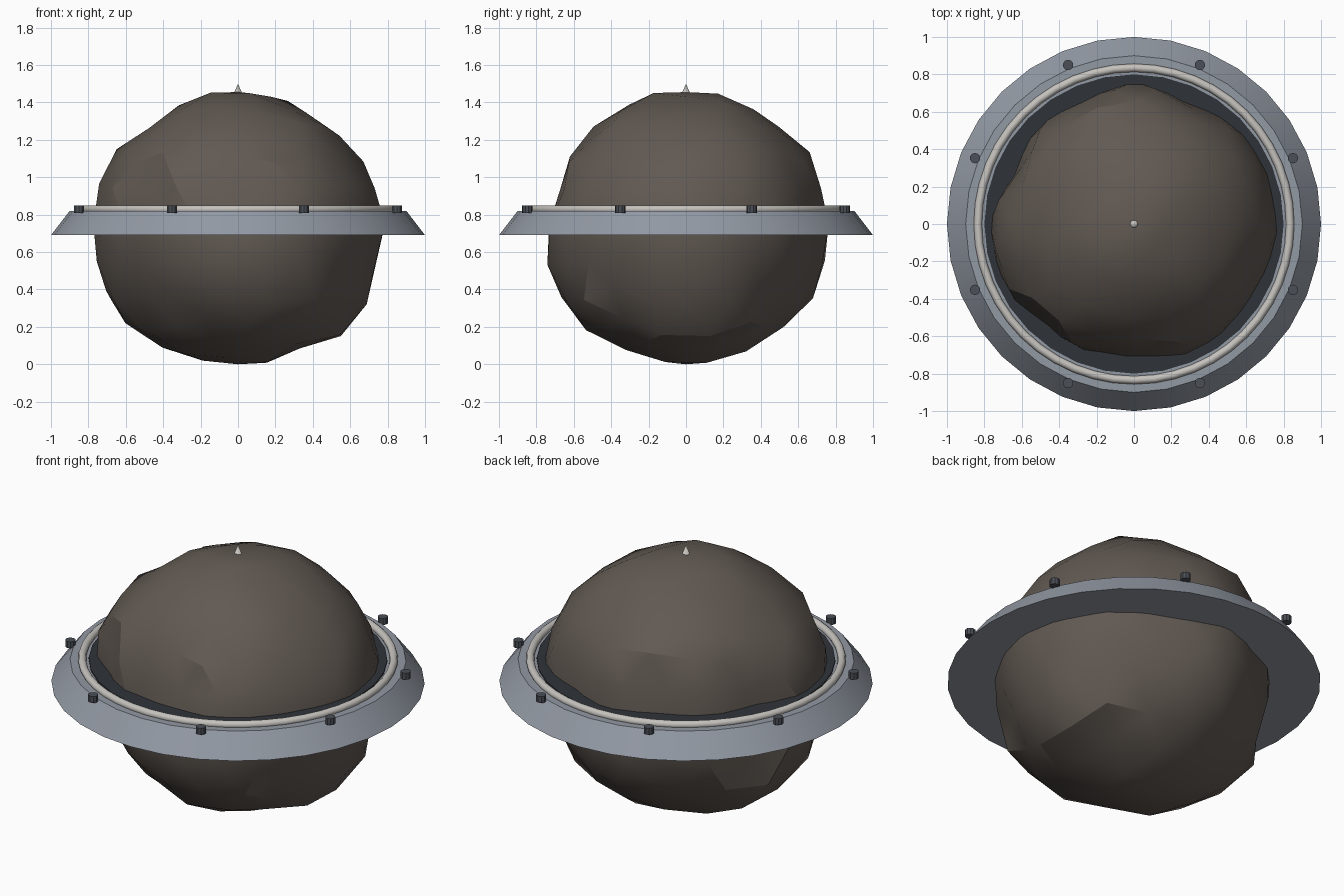
import bpy, random
from math import sin, cos, radians, pi, exp
from mathutils import Vector

if "Cube" in bpy.data.objects:
    bpy.data.objects.remove(bpy.data.objects["Cube"])

random.seed(4)


def material(name, rgb):
    m = bpy.data.materials.new(name)
    m.diffuse_color = (*rgb, 1)
    m.use_nodes = True
    m.node_tree.nodes["Principled BSDF"].inputs["Base Color"].default_value = m.diffuse_color
    return m


ROCK = material("rock_brown", (0.12, 0.10, 0.085))
STEEL = material("steel", (0.29, 0.32, 0.37))
DARK = material("dark_steel", (0.028, 0.033, 0.04))
BOLT = material("bolt_grey", (0.07, 0.08, 0.095))
PALE = material("pale_metal", (0.56, 0.54, 0.51))


def finish(name, mat, angle=30):
    o = bpy.context.object
    o.name = name
    o.data.materials.append(mat)
    bpy.ops.object.shade_smooth_by_angle(angle=radians(angle))
    return o


def frustum(name, mat, r1, r2, z1, z2, sides=32, xy=(0, 0)):
    bpy.ops.mesh.primitive_cone_add(vertices=sides, radius1=r1, radius2=r2,
                                    depth=z2 - z1, location=(*xy, (z1 + z2) / 2))
    return finish(name, mat)


# Rock lumpiness: radii (in hundredths) at even angles around a few great circles,
# each keyed by the azimuth and elevation it is seen from
CIRCLES = {
    (-90, 0): "79 75 72 70 71 70 69 77 80 80 79 76 75 74 81 79",
    (0, 0): "77 76 73 73 71 71 70 71 74 78 76 73 75 74 74 78",
    (-90, 90): "78 77 76 72 77 72 71 68 76 78 71 73 71 76 77 76",
    (-55, 25): "75 74 70 74 75 73 73 82",
    (50, -30): "77 75 72 71 75 80 76 80",
}
controls = []
for (az, el), radii in CIRCLES.items():
    a, e = radians(az), radians(el)
    right = Vector((-sin(a), cos(a), 0))
    up = Vector((-sin(e) * cos(a), -sin(e) * sin(a), cos(e)))
    values = radii.split()
    for i, r in enumerate(values):
        t = 2 * pi * i / len(values)
        controls.append((right * cos(t) + up * sin(t), int(r) / 100))


def rock_radius(d):
    total, weight = 0.74 * 0.03, 0.03
    for c, r in controls:
        w = exp(-(d - c).length_squared / 0.03)
        total += w * r
        weight += w
    return total / weight


# Faceted boulder
bpy.ops.mesh.primitive_ico_sphere_add(subdivisions=3, radius=1, location=(0, 0, 0.75))
rock = bpy.context.object
for v in rock.data.vertices:
    d = v.co.normalized()
    v.co = d * (rock_radius(d) + random.uniform(-0.014, 0.018))
low = min(v.co.z for v in rock.data.vertices)
for v in rock.data.vertices:
    if v.co.z < 0:
        v.co.z *= 0.75 / -low
finish("boulder", ROCK, 24)

# Sloped collar, dark inner plate and pale tube
frustum("collar", STEEL, 1.0, 0.9, 0.69, 0.82)
frustum("inner_plate", DARK, 0.80, 0.80, 0.70, 0.828)
bpy.ops.mesh.primitive_torus_add(major_radius=0.835, minor_radius=0.022, major_segments=48,
                                 minor_segments=10, location=(0, 0, 0.828))
finish("collar_tube", PALE, 40)

# Bolts around the collar
for i in range(8):
    t = pi / 8 + i * pi / 4
    frustum(f"bolt_{i + 1}", BOLT, 0.028, 0.028, 0.81, 0.848, 10, (0.92 * cos(t), 0.92 * sin(t)))

# Small spike on top
frustum("top_spike", PALE, 0.026, 0, 1.44, 1.50, 12)
